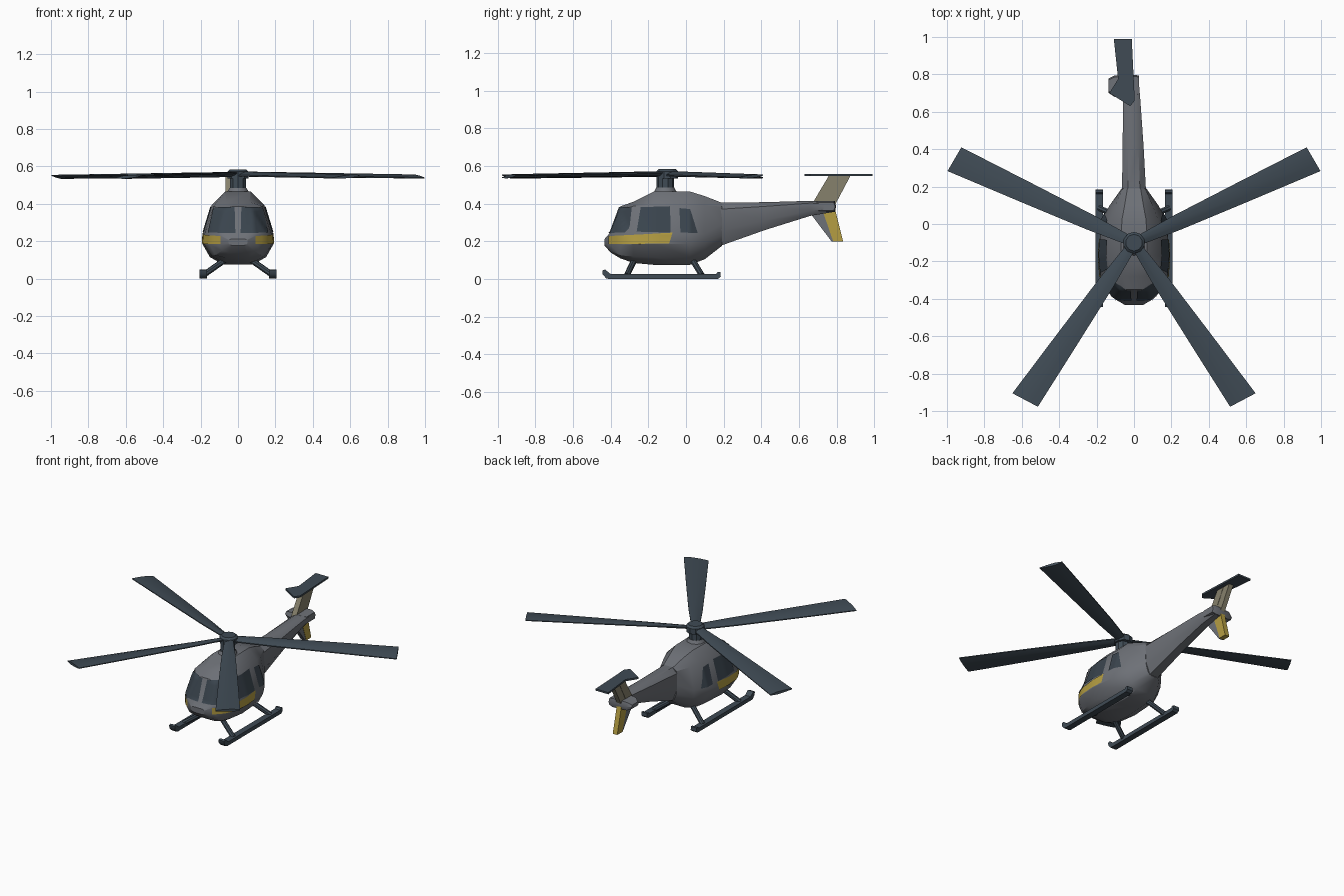
import bpy, bmesh, math
from mathutils import Vector
from mathutils.bvhtree import BVHTree

if "Cube" in bpy.data.objects:
    bpy.data.objects.remove(bpy.data.objects["Cube"])


def mat(name, col):
    m = bpy.data.materials.new(name)
    m.diffuse_color = (*col, 1)
    m.use_nodes = True
    m.node_tree.nodes["Principled BSDF"].inputs["Base Color"].default_value = m.diffuse_color
    return m


GREY = mat("body grey", (0.155, 0.165, 0.185))
SLATE = mat("dark slate", (0.05, 0.07, 0.09))
GLASS = mat("window glass", (0.042, 0.058, 0.075))
YELLOW = mat("yellow trim", (0.46, 0.34, 0.055))
TAN = mat("faded trim", (0.24, 0.22, 0.15))


def finish(name, bm, material, recalc=True, angle=35):
    if recalc:
        bmesh.ops.recalc_face_normals(bm, faces=bm.faces)
    me = bpy.data.meshes.new(name)
    bm.to_mesh(me)
    me.materials.append(material)
    ob = bpy.data.objects.new(name, me)
    bpy.context.collection.objects.link(ob)
    bpy.ops.object.select_all(action='DESELECT')
    ob.select_set(True)
    bpy.context.view_layer.objects.active = ob
    bpy.ops.object.shade_smooth_by_angle(angle=math.radians(angle))
    return ob


def loft(rings):
    """Closed rings of equal length, capped at both ends."""
    bm = bmesh.new()
    vs = [[bm.verts.new(p) for p in r] for r in rings]
    n = len(rings[0])
    for a, b in zip(vs, vs[1:]):
        for i in range(n):
            j = (i + 1) % n
            bm.faces.new((a[i], a[j], b[j], b[i]))
    bm.faces.new(vs[0])
    bm.faces.new(vs[-1])
    bmesh.ops.recalc_face_normals(bm, faces=bm.faces)
    return bm


def prism(name, pts, lo, hi, material, axis='x'):
    """Extrude a 2D outline: (y,z) along x, or (x,y) along z."""
    place = (lambda p, h: (h, *p)) if axis == 'x' else (lambda p, h: (*p, h))
    return finish(name, loft([[place(p, h) for p in pts] for h in (lo, hi)]), material)


def tube(name, a, b, r1, r2, material, n=8):
    a, b = Vector(a), Vector(b)
    q = (b - a).to_track_quat('Z', 'Y')
    rings = []
    for c, r in ((a, r1), (b, r2)):
        rings.append([c + q @ Vector((r * math.cos(t), r * math.sin(t), 0))
                      for t in (2 * math.pi * (i + 0.5) / n for i in range(n))])
    return finish(name, loft(rings), material)


# Cabin: y, then (half width, z) for roof, shoulder, belt, lower belt, chine, belly
cabin = [
    (-.432, .03, .213, .04, .211, .05, .207, .05, .188, .04, .18, .03, .176),
    (-.40, .05, .25, .085, .245, .105, .235, .105, .18, .085, .15, .05, .14),
    (-.35, .03, .385, .075, .365, .15, .24, .15, .18, .12, .125, .06, .11),
    (-.28, .06, .41, .13, .387, .178, .24, .182, .185, .14, .12, .08, .085),
    (-.17, .07, .465, .14, .395, .187, .24, .19, .185, .15, .115, .08, .075),
    (.02, .065, .465, .13, .40, .175, .24, .175, .185, .14, .118, .07, .075),
    (.10, .05, .44, .10, .39, .13, .24, .13, .19, .10, .135, .06, .105),
    (.19, .035, .405, .06, .385, .066, .29, .06, .23, .045, .19, .02, .175),
]


def section(row):
    y, v = row[0], row[1:]
    half = [(v[i], y, v[i + 1]) for i in range(0, 12, 2)]
    return half + [(-x, yy, z) for x, yy, z in reversed(half)]


cab = loft([section(r) for r in cabin])
tree = BVHTree.FromBMesh(cab)
finish("cabin", cab, GREY, angle=30)

# Tail boom: y, centre x, top z, bottom z, half width
rings = []
for y, cx, zt, zb, w in ((.18, 0, .405, .175, .064), (.42, -.005, .408, .26, .056),
                         (.66, -.012, .415, .335, .046), (.78, -.012, .405, .355, .036)):
    zc, h = (zt + zb) / 2, (zt - zb) / 2
    rings.append([(cx + w * a, y, zc + h * b) for a, b in
                  ((.5, 1), (1, .7), (1, -.3), (.5, -1), (-.5, -1), (-1, -.3), (-1, .7), (-.5, 1))])
finish("tail_boom", loft(rings), GREY)

# Painted plates wrapped onto the cabin
N = 12


def plate(name, corners, side, front, material, off):
    bm = bmesh.new()
    c = [Vector(p) for p in corners]
    grid = []
    for i in range(N + 1):
        row = []
        for j in range(N + 1):
            s, t = i / N, j / N
            p = c[0].lerp(c[1], s).lerp(c[3].lerp(c[2], s), t)
            if front:
                o, d = Vector((side * p.x, -2, p.y)), Vector((0, 1, 0))
            else:
                o, d = Vector((side * 2, p.x, p.y)), Vector((-side, 0, 0))
            hit, nor, _, _ = tree.ray_cast(o, d)
            row.append(bm.verts.new(hit + nor * off) if hit else None)
        grid.append(row)
    for i in range(N):
        for j in range(N):
            q = [grid[i][j], grid[i + 1][j], grid[i + 1][j + 1], grid[i][j + 1]]
            if all(q):
                f = bm.faces.new(q)
                f.normal_update()
                if f.normal.dot(-d) < 0:
                    f.normal_flip()
    finish(name, bm, material, recalc=False)


for s, tag in ((1, "right"), (-1, "left")):
    plate("windshield_" + tag, [(.014, .24), (.158, .245), (.128, .378), (.018, .38)], s, True, GLASS, .005)
    plate("door_window_" + tag, [(-.262, .25), (-.082, .245), (-.085, .385), (-.24, .38)], s, False, GLASS, .005)
    plate("rear_window_" + tag, [(-.03, .245), (.06, .243), (.02, .37), (-.035, .375)], s, False, GLASS, .005)
    plate("side_stripe_" + tag, [(-.408, .185), (-.09, .188), (-.072, .245), (-.408, .228)], s, False, YELLOW, .004)

    # Skids
    prism("skid_" + tag, [(-.425, .004), (-.41, 0), (.17, 0), (.185, .012), (.183, .036), (.168, .036),
                          (.16, .026), (-.40, .026), (-.43, .05), (-.445, .045), (-.443, .025)],
          s * .165, s * .207, SLATE)
    tube("front_strut_" + tag, (s * .07, -.275, .10), (s * .186, -.315, .018), .016, .016, SLATE)
    tube("rear_strut_" + tag, (s * .07, .035, .10), (s * .186, .085, .018), .016, .016, SLATE)

# Tail: cross piece, fins and top plate
finish("tail_cross_piece", loft([
    [(x, y0, zc - h), (x, y1, zc - h), (x, y1 + .008, zc), (x, y1, zc + h), (x, y0, zc + h), (x, y0 - .01, zc)]
    for x, y0, y1, zc, h in ((-.135, .71, .77, .385, .012), (-.105, .69, .785, .385, .027),
                             (0, .68, .79, .385, .03), (.028, .70, .785, .385, .022))]), GREY)
FX = -.05
prism("upper_fin", [(.665, .39), (.76, .55), (.82, .55), (.735, .39)], FX - .018, FX + .018, TAN)
prism("upper_fin_trailing_edge", [(.735, .39), (.82, .55), (.875, .55), (.79, .39)], FX - .016, FX + .016, TAN)
prism("lower_fin_leading_edge", [(.66, .35), (.72, .38), (.782, .2), (.773, .2)], FX - .015, FX + .015, GREY)
prism("lower_fin", [(.72, .38), (.79, .38), (.835, .2), (.782, .2)], FX - .017, FX + .017, YELLOW)
prism("tail_plate", [(-.108, .99), (-.012, .99), (.004, .66), (-.02, .63), (-.132, .70), (-.085, .775)],
      .547, .559, SLATE, 'z')

# Rotor mast and hub
tube("rotor_mast_base", (0, -.11, .445), (0, -.11, .485), .07, .048, GREY, 10)
tube("rotor_mast", (0, -.11, .47), (0, -.11, .545), .046, .046, SLATE, 10)
tube("rotor_hub", (0, -.10, .535), (0, -.10, .572), .058, .058, SLATE, 10)
tube("rotor_cap", (0, -.10, .572), (0, -.10, .584), .058, .045, SLATE, 10)

# Rotor blades: the two tip corners of each blade
tips = [((.923, .41), (.997, .283)), ((.65, -.905), (.514, -.977))]
for s, tag in ((1, "right"), (-1, "left")):
    for (a, b), pos in zip(tips, ("rear", "front")):
        a, b = Vector((s * a[0], a[1])), Vector((s * b[0], b[1]))
        hub = Vector((0, -.10))
        mid = ((a + b) / 2 - hub).normalized()
        perp = Vector((-mid.y, mid.x)) * .026
        if perp.dot(a - b) < 0:
            perp = -perp
        ra, rb = hub + mid * .03 + perp, hub + mid * .03 - perp
        rings = []
        for t, bulge in ((0, 0), (.22, .006), (.6, .004), (1, 0)):
            pa, pb = ra.lerp(a, t), rb.lerp(b, t)
            w = (pa - pb).normalized() * bulge
            pa, pb = pa + w, pb - w
            z, pitch, h = .558 - .013 * t, s * .007, .012 - .003 * t
            ring = []
            for u, k in ((0, .3), (.3, 1), (.7, .8), (1, .3), (1, -.3), (.7, -.8), (.3, -1), (0, -.3)):
                p = pa.lerp(pb, u)
                ring.append((p.x, p.y, z + pitch * (1 - 2 * u) + h * k))
            rings.append(ring)
        finish("rotor_blade_%s_%s" % (pos, tag), loft(rings), SLATE)
